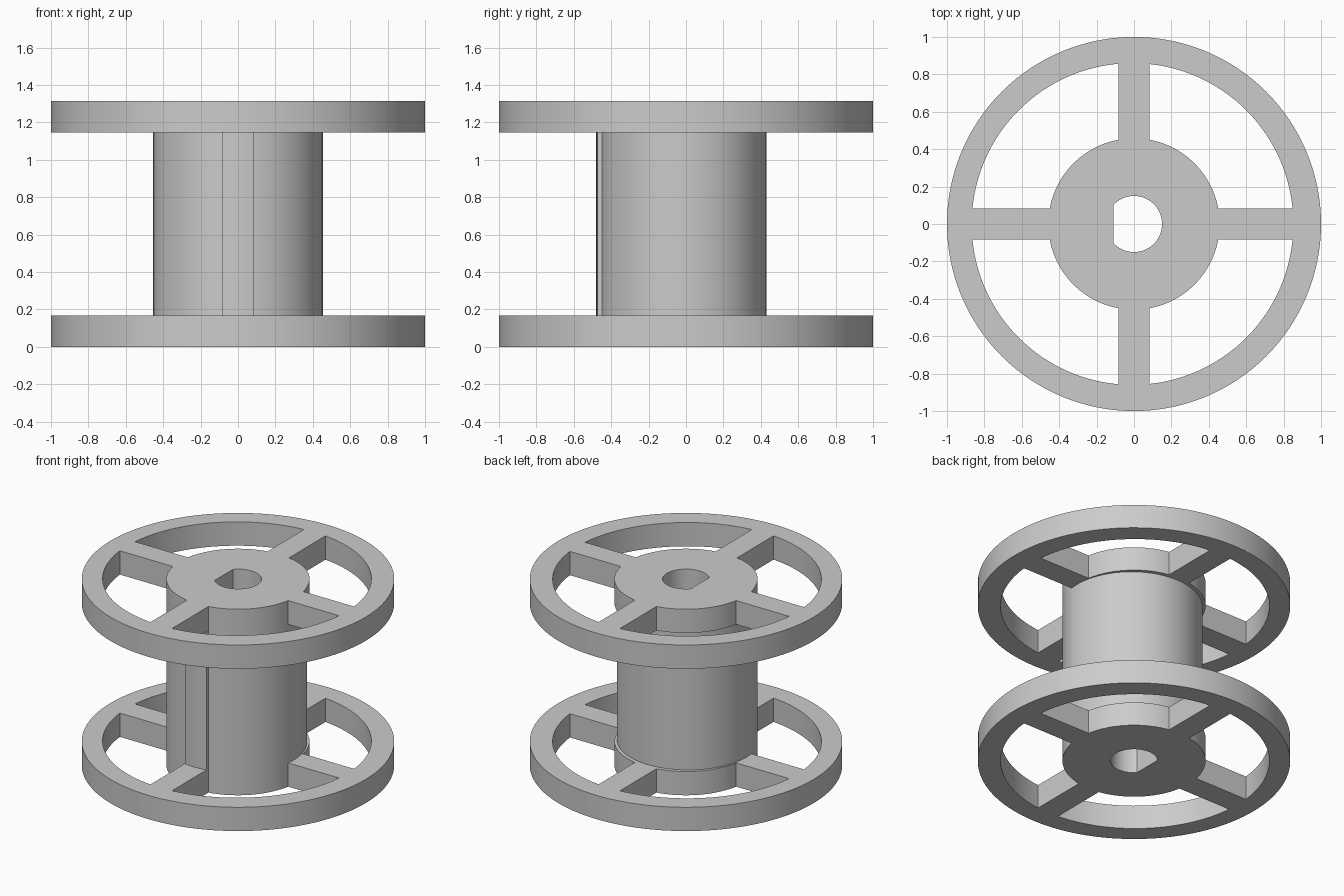
import bpy, bmesh, math
from math import sin, cos, asin, acos, pi

if "Cube" in bpy.data.objects:
    bpy.data.objects.remove(bpy.data.objects["Cube"])

FLANGE_H, DRUM_H = 0.168, 0.978
HUB_R, RIM_R, RIM_INNER = 0.458, 1.0, 0.86
SPOKE = 0.084                     # half the spoke width
DRUM_R, DRUM_Y = 0.455, -0.025    # drum sits slightly forward of the hub
RIM_X = -0.008                    # inner rim circle is slightly off centre
HOLE_R, HOLE_FLAT = 0.15, -0.11

grey = bpy.data.materials.new("grey_plastic")
grey.diffuse_color = (0.6, 0.6, 0.6, 1)
grey.use_nodes = True
grey.node_tree.nodes["Principled BSDF"].inputs["Base Color"].default_value = grey.diffuse_color


def arc(r, a, b, cx=0.0, cy=0.0, step=pi / 64):
    n = max(2, round(abs(b - a) / step))
    return [(cx + r * cos(a + (b - a) * i / n), cy + r * sin(a + (b - a) * i / n))
            for i in range(n + 1)]


def extrude(name, loops, z, height):
    """Fill an outline with its holes and extrude it upward from z."""
    curve = bpy.data.curves.new(name, 'CURVE')
    curve.dimensions = '2D'
    curve.fill_mode = 'BOTH'
    curve.extrude = height / 2
    for pts in loops:
        spline = curve.splines.new('POLY')
        spline.points.add(len(pts) - 1)
        for p, (x, y) in zip(spline.points, pts):
            p.co = (x, y, 0, 1)
        spline.use_cyclic_u = True
    obj = bpy.data.objects.new(name, curve)
    bpy.context.collection.objects.link(obj)
    bpy.ops.object.select_all(action='DESELECT')
    obj.select_set(True)
    bpy.context.view_layer.objects.active = obj
    bpy.ops.object.convert(target='MESH')
    obj = bpy.context.object
    obj.name = name
    bm = bmesh.new()
    bm.from_mesh(obj.data)
    bmesh.ops.remove_doubles(bm, verts=bm.verts, dist=1e-5)
    bmesh.ops.recalc_face_normals(bm, faces=bm.faces)
    bm.to_mesh(obj.data)
    bm.free()
    obj.data.materials.clear()
    obj.data.materials.append(grey)
    obj.location.z = z + height / 2
    bpy.ops.object.shade_smooth_by_angle(angle=math.radians(25))
    return obj


# D-shaped shaft hole
flat = acos(HOLE_FLAT / HOLE_R)
shaft_hole = arc(HOLE_R, -flat, flat)

# Openings between the spokes, mirrored into the four quadrants
h = asin(SPOKE / HUB_R)
inner = arc(HUB_R, h, pi / 2 - h)
openings = []
for sx in (1, -1):
    cx = RIM_X * sx
    outer = arc(RIM_INNER, acos((SPOKE - cx) / RIM_INNER), asin(SPOKE / RIM_INNER), cx)
    for sy in (1, -1):
        openings.append([(sx * x, sy * y) for x, y in inner + outer])

# Flanges
rim = arc(RIM_R, 0, 2 * pi)[:-1]
for name, z in (("bottom_flange", 0), ("top_flange", FLANGE_H + DRUM_H)):
    extrude(name, [rim, shaft_hole] + openings, z, FLANGE_H)

# Drum: offset cylinder, trimmed flush with the hub in the two front quadrants
s = asin(SPOKE / DRUM_R)
side = asin((-SPOKE - DRUM_Y) / DRUM_R)
outline = (arc(DRUM_R, -pi / 2 - s, -pi / 2 + s, 0, DRUM_Y)
           + arc(HUB_R, -pi / 2 + h, -h)
           + arc(DRUM_R, side, pi - side, 0, DRUM_Y)
           + arc(HUB_R, pi + h, 1.5 * pi - h))
extrude("drum", [outline, shaft_hole], FLANGE_H, DRUM_H)
